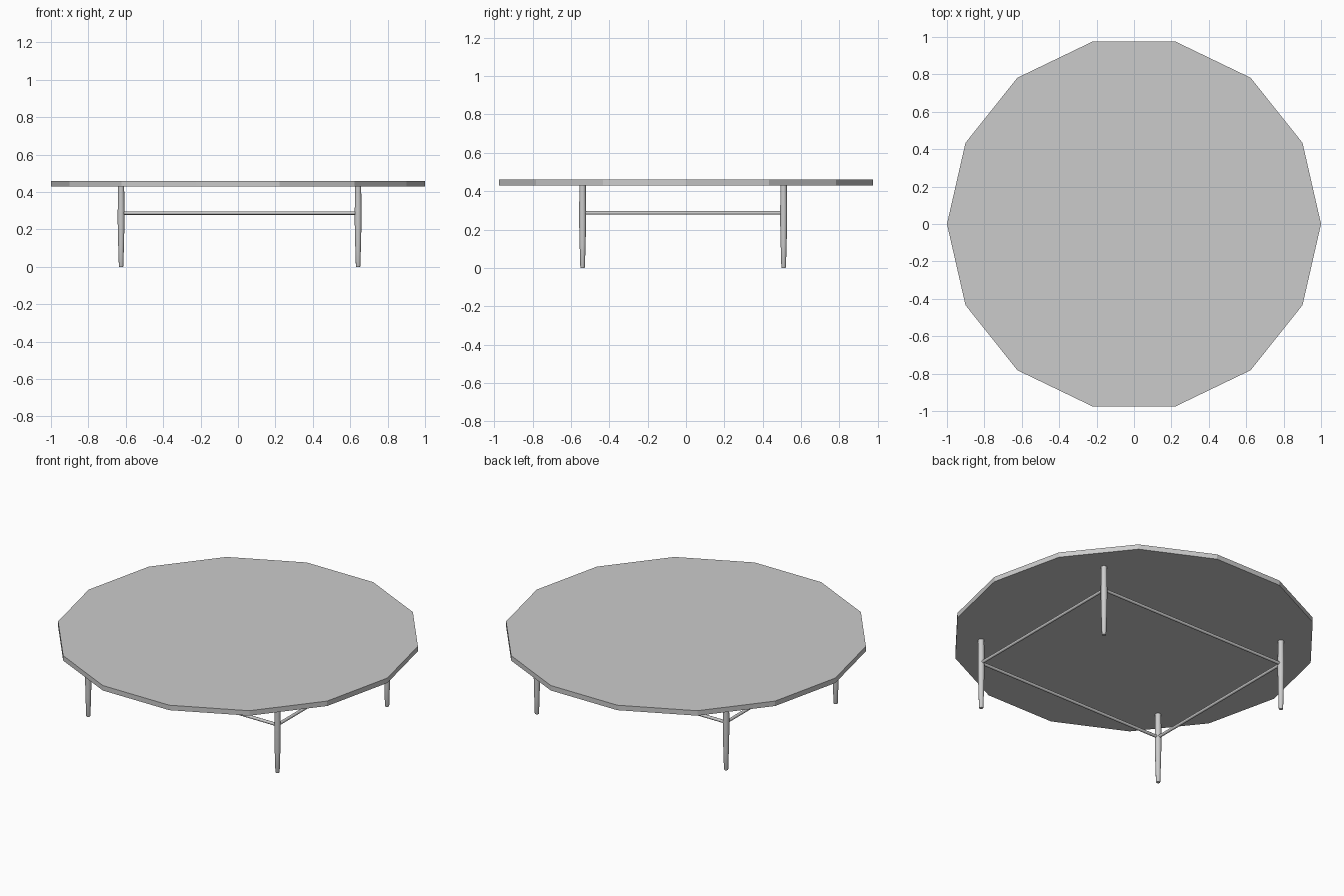
import bpy, bmesh, math
from mathutils import Vector

if "Cube" in bpy.data.objects:
    bpy.data.objects.remove(bpy.data.objects["Cube"])

X = (-0.625, 0.642)      # leg positions
Y = (-0.539, 0.509)
TOP_Z, UNDER_Z, BAR_Z = 0.46, 0.43, 0.287


def make(name, bm, smooth=False):
    bmesh.ops.recalc_face_normals(bm, faces=bm.faces[:])
    mesh = bpy.data.meshes.new(name)
    bm.to_mesh(mesh)
    bm.free()
    obj = bpy.data.objects.new(name, mesh)
    bpy.context.collection.objects.link(obj)
    if smooth:
        bpy.ops.object.select_all(action='DESELECT')
        bpy.context.view_layer.objects.active = obj
        obj.select_set(True)
        bpy.ops.object.shade_smooth_by_angle(angle=math.radians(40))
    return obj


def lathe(name, profile, sides, smooth=False):
    """Closed solid turned around z from (radius, z) pairs."""
    bm = bmesh.new()
    rings = [[bm.verts.new((r * math.cos(2 * math.pi * i / sides),
                            r * math.sin(2 * math.pi * i / sides), z))
              for i in range(sides)] for r, z in profile]
    for a, b in zip(rings, rings[1:]):
        for i in range(sides):
            j = (i + 1) % sides
            bm.faces.new((a[i], a[j], b[j], b[i]))
    bm.faces.new(rings[0])
    bm.faces.new(rings[-1])
    return make(name, bm, smooth)


def bar(name, start, end, radius=0.009, sides=12):
    start, end = Vector(start), Vector(end)
    axis = end - start
    obj = lathe(name, [(radius, 0), (radius, axis.length)], sides, True)
    obj.location = start
    obj.rotation_euler = axis.to_track_quat('Z', 'Y').to_euler()
    return obj


# Fourteen-sided table top
lathe("table_top", [(1, UNDER_Z), (1, TOP_Z)], 14)

# Tapered turned legs
leg_profile = [(0.0105, 0), (0.012, 0.004), (0.0155, 0.12), (0.018, 0.23),
               (0.018, 0.30), (0.0165, UNDER_Z + 0.002)]
for x, side in zip(X, ("left", "right")):
    for y, end in zip(Y, ("front", "back")):
        leg = lathe(f"{end}_{side}_leg", leg_profile, 16, True)
        leg.location = (x, y, 0)

# Stretchers joining the legs in a rectangle
for y, end in zip(Y, ("front", "back")):
    bar(f"{end}_stretcher", (X[0], y, BAR_Z), (X[1], y, BAR_Z))
for x, side in zip(X, ("left", "right")):
    bar(f"{side}_stretcher", (x, Y[0], BAR_Z), (x, Y[1], BAR_Z))
